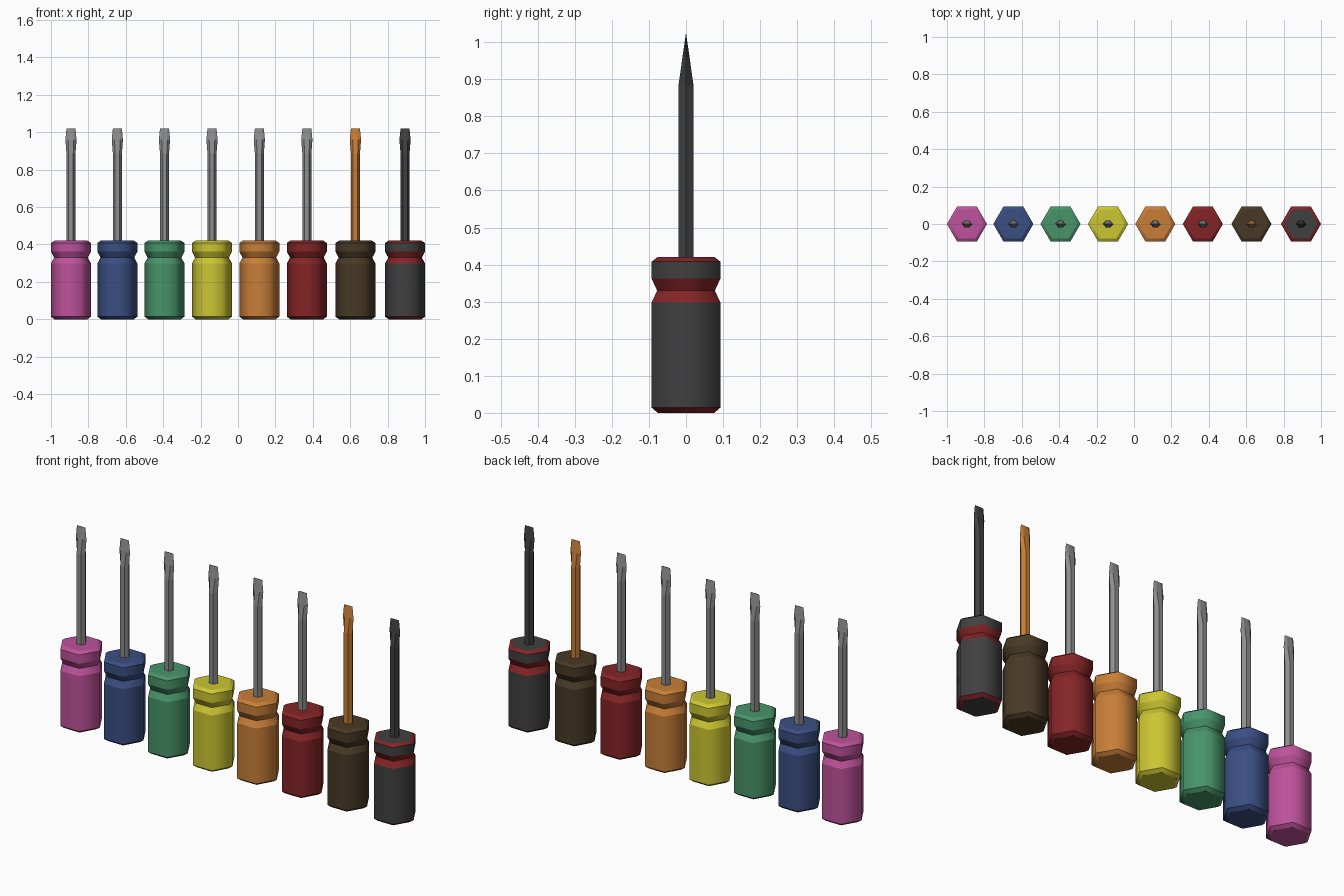
import bpy, bmesh, math

if "Cube" in bpy.data.objects:
    bpy.data.objects.remove(bpy.data.objects["Cube"])

def srgb(*c):
    return [((v / 255 + 0.055) / 1.055) ** 2.4 if v > 10 else v / 255 / 12.92 for v in c] + [1]

def material(name, *c):
    m = bpy.data.materials.new(name)
    m.diffuse_color = srgb(*c)
    m.use_nodes = True
    m.node_tree.nodes["Principled BSDF"].inputs["Base Color"].default_value = m.diffuse_color
    return m

pink = material("pink", 190, 82, 155)
blue = material("blue", 58, 78, 130)
green = material("green", 72, 148, 106)
yellow = material("yellow", 204, 198, 50)
orange = material("orange", 200, 126, 56)
red = material("red", 132, 36, 38)
brown = material("brown", 72, 57, 37)
charcoal = material("charcoal", 64, 64, 64)
steel = material("steel", 142, 142, 142)

def hex_stack(name, rings, x, mats, smooth, accents=()):
    """Six-sided solid through rings of (z, corner half-width x, flat half-width y)."""
    bm = bmesh.new()
    loops = []
    for z, rx, ry in rings:
        loops.append([bm.verts.new((rx * math.cos(i * math.pi / 3),
                                    ry * math.sin(i * math.pi / 3) / math.sin(math.pi / 3), z))
                      for i in range(6)])
    for k in range(len(loops) - 1):
        a, b = loops[k], loops[k + 1]
        for i in range(6):
            j = (i + 1) % 6
            f = bm.faces.new((a[i], a[j], b[j], b[i]))
            f.smooth = smooth
            f.material_index = 1 if k in accents else 0   # accent bands by height
    bm.faces.new(loops[0][::-1])
    bm.faces.new(loops[-1])
    # keep the horizontal ridges crisp while the sides blend round
    for e in bm.edges:
        if abs(e.verts[0].co.z - e.verts[1].co.z) < 1e-5:
            e.smooth = False
    me = bpy.data.meshes.new(name)
    bm.to_mesh(me)
    bm.free()
    for m in mats:
        me.materials.append(m)
    ob = bpy.data.objects.new(name, me)
    ob.location.x = x
    bpy.context.collection.objects.link(ob)

# grip profile: bottom chamfer, body, pinched neck, collar, top chamfer
HANDLE = [(z, r, r * 0.866) for z, r in
          [(0, 0.088), (0.014, 0.107), (0.298, 0.107), (0.33, 0.09),
           (0.362, 0.107), (0.408, 0.107), (0.42, 0.089)]]
# hexagonal shaft flaring into a flat wedge tip
SHAFT = [(0.41, 0.024, 0.02), (0.885, 0.024, 0.02),
         (0.96, 0.03, 0.0095), (1.02, 0.024, 0.0008)]

tools = [
    ("pink", -0.893, [pink], steel), ("blue", -0.645, [blue], steel),
    ("green", -0.393, [green], steel), ("yellow", -0.139, [yellow], steel),
    ("orange", 0.114, [orange], steel), ("red", 0.368, [red], steel),
    ("brown", 0.628, [brown], orange), ("charcoal", 0.893, [charcoal, red], charcoal),
]
for name, x, mats, shaft in tools:
    bands = (0, 2, 3, 5) if len(mats) > 1 else ()
    hex_stack(name + "_handle", HANDLE, x, mats, True, bands)
    hex_stack(name + "_shaft", SHAFT, x, [shaft], False)
